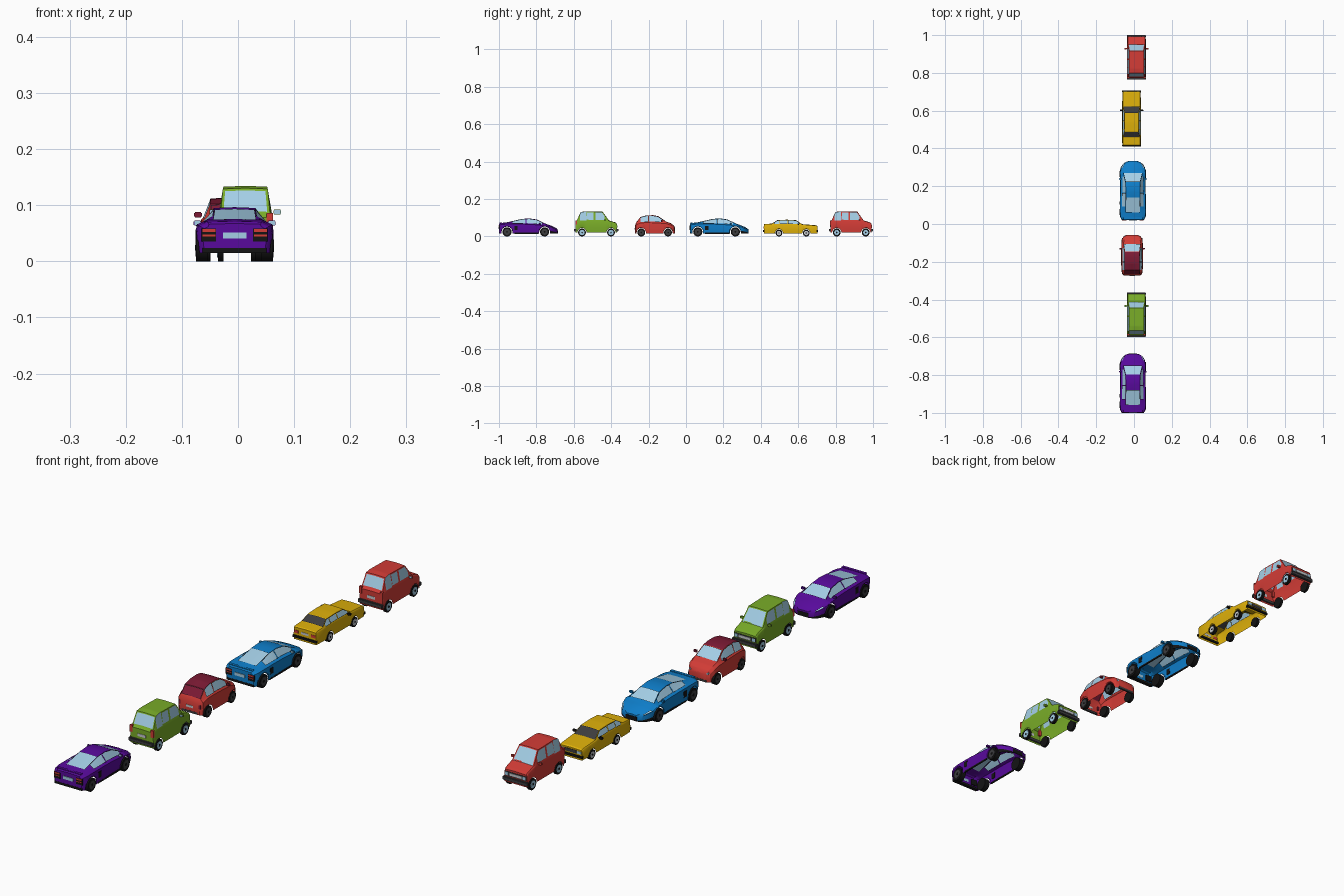
import bpy, bmesh, math
from mathutils import Matrix

cube = bpy.data.objects.get("Cube")
if cube:
    bpy.data.objects.remove(cube, do_unlink=True)


def material(name, hexa):
    srgb = [int(hexa[i:i + 2], 16) / 255 for i in (0, 2, 4)]
    col = [c / 12.92 if c < 0.04 else ((c + 0.055) / 1.055) ** 2.4 for c in srgb] + [1]
    m = bpy.data.materials.new(name)
    m.use_nodes = True
    m.diffuse_color = col
    m.node_tree.nodes["Principled BSDF"].inputs["Base Color"].default_value = col
    return m


MATS = {n: material(n, h) for n, h in dict(
    purple="580a9c", green="79ac28", red="d23c36", maroon="7c1a34", blue="0e7eca",
    yellow="deb00a", glass="a5d0e8", black="141414", dark_grey="3c3c3e",
    silver="c8ccd0").items()}


def finish(name, bm, mats, origin):
    bmesh.ops.recalc_face_normals(bm, faces=bm.faces)
    me = bpy.data.meshes.new(name)
    bm.to_mesh(me)
    bm.free()
    for m in mats:
        me.materials.append(MATS[m])
    me.shade_smooth()
    me.set_sharp_from_angle(angle=math.radians(28))
    ob = bpy.data.objects.new(name, me)
    ob.location = origin
    bpy.context.collection.objects.link(ob)


def box(name, mat, origin, centre, size, mirror=False, bevel=0.0):
    """Box, optionally repeated on the other side of the car."""
    bm = bmesh.new()
    for s in ((1, -1) if mirror else (1,)):
        loc = Matrix.Translation((centre[0] * s, centre[1], centre[2]))
        bmesh.ops.create_cube(bm, size=1, matrix=loc @ Matrix.Diagonal((*size, 1)))
    if bevel:
        bmesh.ops.bevel(bm, geom=bm.edges[:], offset=bevel, segments=2, affect='EDGES')
    finish(name, bm, [mat], origin)


def wheels(name, origin, axles, r, x, width, hub):
    """Four tyres with rim discs and hub caps."""
    turn = Matrix.Rotation(math.pi / 2, 4, 'Y')
    bm = bmesh.new()
    for y in axles:
        for s in (1, -1):
            for rad, dx, mi in ((r, 0, 0), (r * .66, .001, 1), (r * .2, .002, 0)):
                old = set(bm.faces)
                bmesh.ops.create_cone(bm, cap_ends=True, segments=24, radius1=rad, radius2=rad, depth=width,
                                      matrix=Matrix.Translation((s * (x + dx), y, r)) @ turn)
                for f in set(bm.faces) - old:
                    f.material_index = mi
    finish(name, bm, ["black", hub], origin)


SHOULDER, SIDE, TOP = 2, 3, 4
PAINT, GLASS, GREY, MAROON, BLACK = range(5)


def shell(name, origin, stations, sill, axles, r, paint, panes, frame, trim=0, tumble=.95, painted=()):
    """Floorless body lofted along y; stations are (y, half width, belt z, roof half width, roof z).
    painted and panes list (strip, start y, end y, material); panes are framed and may get a black seal."""
    arch = r * 1.17
    ys = {s[0] for s in stations} | {y for p in (*panes, *painted) for y in p[1:3]}
    for a in axles:
        ys |= {a + k * arch for k in (-1.05, -.97, -.8, -.45, 0, .45, .8, .97, 1.05)}
    ys = sorted(y for y in ys if stations[0][0] <= y <= stations[-1][0])
    bm = bmesh.new()
    rows = []
    for y in ys:
        i = max(k for k in range(len(stations) - 1) if stations[k][0] <= y)
        a, b = stations[i], stations[i + 1]
        t = (y - a[0]) / (b[0] - a[0])
        _, w, belt, wt, top = [p + (q - p) * t for p, q in zip(a, b)]
        low = sill
        for ax in axles:
            d = abs(y - ax)
            if d < arch:
                low = max(low, r + math.sqrt(arch ** 2 - d ** 2))
        mid = max(belt * .6, low + .003)
        belt = max(belt, mid + .003)
        half = [(w * .96, low), (w, mid), (w * .97, belt),
                (max(w * tumble, wt + .001), belt + min(.004, (top - belt) * .5)), (wt, top)]
        pts = half + [(0, top + .0015)] + [(-px, pz) for px, pz in reversed(half)]
        rows.append([bm.verts.new((px, y, pz)) for px, pz in pts])
    tagged = []
    for y0, y1, p, q in zip(ys, ys[1:], rows, rows[1:]):
        for k in range(10):
            f = bm.faces.new((p[k], p[k + 1], q[k + 1], q[k]))
            tagged.append((f, min(k, 9 - k), (y0 + y1) / 2))
    bm.faces.new(rows[0])
    bm.faces.new(rows[-1])

    def pick(strip, y0, y1):
        return [f for f, k, y in tagged if k == strip and y0 < y < y1]

    for strip, y0, y1, mi in painted:
        for f in pick(strip, y0, y1):
            f.material_index = mi
    for strip, y0, y1, mi in panes:
        fs = pick(strip, y0, y1)
        bmesh.ops.inset_region(bm, faces=fs, thickness=frame, use_even_offset=True)
        if trim:
            for f in bmesh.ops.inset_region(bm, faces=fs, thickness=trim, use_even_offset=True)["faces"]:
                f.material_index = BLACK
        for f in fs:
            f.material_index = mi
    finish(name, bm, [paint, "glass", "dark_grey", "maroon", "black"], origin)


def mirrors(name, o, paint, x, y, z):
    box(name + "_wing_mirror", paint, o, (x, y, z), (.014, .008, .009), True, .0015)


def mirror_glass(name, o, x, y, z):
    box(name + "_mirror_glass", "glass", o, (x, y - .0045, z), (.011, .001, .007), True)


def sports_car(name, paint, y):
    o = (-.006, y, 0)
    st = [(-.156, .056, .058, .046, .066), (-.151, .062, .062, .048, .070), (-.140, .067, .064, .050, .071),
          (-.115, .069, .066, .040, .074), (-.035, .069, .066, .037, .092), (.005, .067, .064, .037, .095),
          (.045, .067, .062, .039, .089), (.094, .068, .056, .051, .066), (.122, .064, .049, .045, .056),
          (.140, .053, .042, .037, .048), (.150, .040, .036, .030, .042), (.156, .025, .032, .020, .037)]
    ax = (-.114, .087)
    shell(name + "_body", o, st, .015, ax, .0245, paint,
          [(SIDE, -.085, -.014, GLASS), (SIDE, -.012, .076, GLASS), (TOP, -.115, -.035, GLASS),
           (TOP, .045, .094, GLASS), (SHOULDER, .118, .146, GLASS)],
          .0012, .0012, .83, [(0, .118, .156, BLACK)])
    wheels(name + "_wheels", o, ax, .0245, .058, .021, "dark_grey")
    mirrors(name, o, paint, .066, .062, .068)
    mirror_glass(name, o, .066, .062, .068)
    # tail
    box(name + "_spoiler", paint, o, (0, -.148, .073), (.1, .012, .003), bevel=.001)
    box(name + "_tail_grille", "black", o, (.046, -.1545, .047), (.026, .005, .023), True)
    for z, h in ((.055, .005), (.046, .003)):
        box(name + "_tail_light", "red", o, (.046, -.1565, z), (.023, .004, h), True)
    box(name + "_number_plate", "glass", o, (0, -.157, .046), (.042, .003, .011))
    box(name + "_diffuser", "black", o, (0, -.150, .019), (.114, .013, .009))
    # flanks and nose
    box(name + "_side_sill", "black", o, (.0655, -.01, .017), (.004, .13, .006), True)
    box(name + "_side_intake", "black", o, (.068, -.066, .046), (.003, .018, .022), True)
    box(name + "_nose_grille", "black", o, (0, .1565, .024), (.046, .002, .016))


def hatchback(name, paint, y):
    o = (.013, y, 0)
    st = [(-.110, .048, .072, .044, .078), (-.104, .050, .078, .044, .084), (-.083, .050, .081, .040, .129),
          (-.06, .050, .081, .039, .133), (.034, .050, .080, .039, .131), (.068, .050, .078, .045, .084),
          (.104, .049, .067, .044, .073), (.110, .048, .060, .043, .066)]
    ax = (-.076, .079)
    shell(name + "_body", o, st, .020, ax, .021, paint,
          [(SIDE, -.087, -.053, GLASS), (SIDE, -.053, -.009, GLASS), (SIDE, -.009, .050, GLASS),
           (TOP, -.104, -.083, GLASS), (TOP, .034, .068, GLASS)], .0045)
    wheels(name + "_wheels", o, ax, .021, .044, .010, "glass")
    mirrors(name, o, paint, .057, .046, .088)
    mirror_glass(name, o, .057, .046, .088)
    for end, ye in (("front", .112), ("rear", -.112)):
        box(name + "_" + end + "_bumper", "dark_grey", o, (0, ye, .034), (.102, .012, .014), bevel=.002)
    box(name + "_tail_light", "red", o, (.0435, -.1075, .073), (.011, .008, .026), True)
    box(name + "_number_plate", "silver", o, (0, -.1105, .056), (.034, .002, .010))
    box(name + "_front_grille", "dark_grey", o, (0, .1105, .052), (.088, .002, .016))
    box(name + "_grille_bar", "silver", o, (0, .112, .052), (.050, .002, .009))
    box(name + "_headlight", "glass", o, (.036, .112, .052), (.013, .002, .011), True)


def city_car(name, paint, y):
    o = (-.010, y, 0)
    st = [(-.107, .042, .050, .034, .056), (-.100, .052, .062, .041, .074), (-.078, .056, .072, .040, .102),
          (-.045, .058, .074, .039, .111), (-.01, .058, .073, .039, .112), (.018, .058, .072, .040, .107),
          (.060, .057, .068, .046, .078), (.085, .054, .060, .042, .069), (.101, .045, .048, .036, .057),
          (.107, .034, .040, .028, .046)]
    ax = (-.073, .070)
    shell(name + "_body", o, st, .016, ax, .021, paint,
          [(SIDE, -.078, -.036, GLASS), (SIDE, -.036, .042, GLASS),
           (TOP, -.100, -.078, MAROON), (TOP, .018, .060, GLASS)],
          .002, .0013, .9, [(TOP, -.1, .018, MAROON)])
    wheels(name + "_wheels", o, ax, .021, .047, .014, "dark_grey")
    mirrors(name, o, "maroon", .061, .036, .083)
    for end, ye in (("front", .104), ("rear", -.104)):
        box(name + "_" + end + "_valance", "dark_grey", o, (0, ye, .020), (.066, .007, .008))
    box(name + "_headlight", "glass", o, (.036, .100, .048), (.012, .010, .012), True, .003)
    box(name + "_tail_light", "maroon", o, (.041, -.1045, .046), (.008, .006, .014), True)
    box(name + "_number_plate", "silver", o, (0, -.1075, .040), (.030, .002, .008))


def saloon(name, paint, y):
    o = (-.013, y, 0)
    st = [(-.143, .047, .056, .045, .062), (-.139, .049, .059, .045, .065), (-.100, .050, .061, .045, .067),
          (-.070, .050, .062, .038, .086), (-.02, .050, .062, .038, .088), (.028, .050, .061, .038, .086),
          (.062, .050, .059, .045, .064), (.138, .048, .054, .044, .058), (.143, .047, .050, .043, .054)]
    ax = (-.062, .084)
    shell(name + "_body", o, st, .017, ax, .018, paint,
          [(SIDE, -.088, -.058, GLASS), (SIDE, -.058, -.014, GLASS), (SIDE, -.014, .048, GLASS),
           (TOP, -.100, -.070, GREY), (TOP, .028, .062, GREY)], .0014, .0014)
    wheels(name + "_wheels", o, ax, .018, .042, .012, "silver")
    mirrors(name, o, "black", .055, .042, .066)
    for end, ye in (("front", .143), ("rear", -.143)):
        box(name + "_" + end + "_bumper", "black", o, (0, ye, .029), (.1, .009, .009), bevel=.001)
    box(name + "_front_grille", "dark_grey", o, (0, .1435, .044), (.046, .002, .012))
    box(name + "_headlight", "glass", o, (.034, .1435, .044), (.018, .002, .010), True)
    box(name + "_tail_light", "red", o, (.036, -.1435, .047), (.018, .002, .010), True)
    box(name + "_number_plate", "silver", o, (0, -.1435, .047), (.030, .002, .008))


# the line of six cars
sports_car("purple_sports_car", "purple", -.843)
hatchback("green_hatchback", "green", -.480)
city_car("red_city_car", "red", -.166)
sports_car("blue_sports_car", "blue", .177)
saloon("yellow_saloon", "yellow", .559)
hatchback("red_hatchback", "red", .882)
